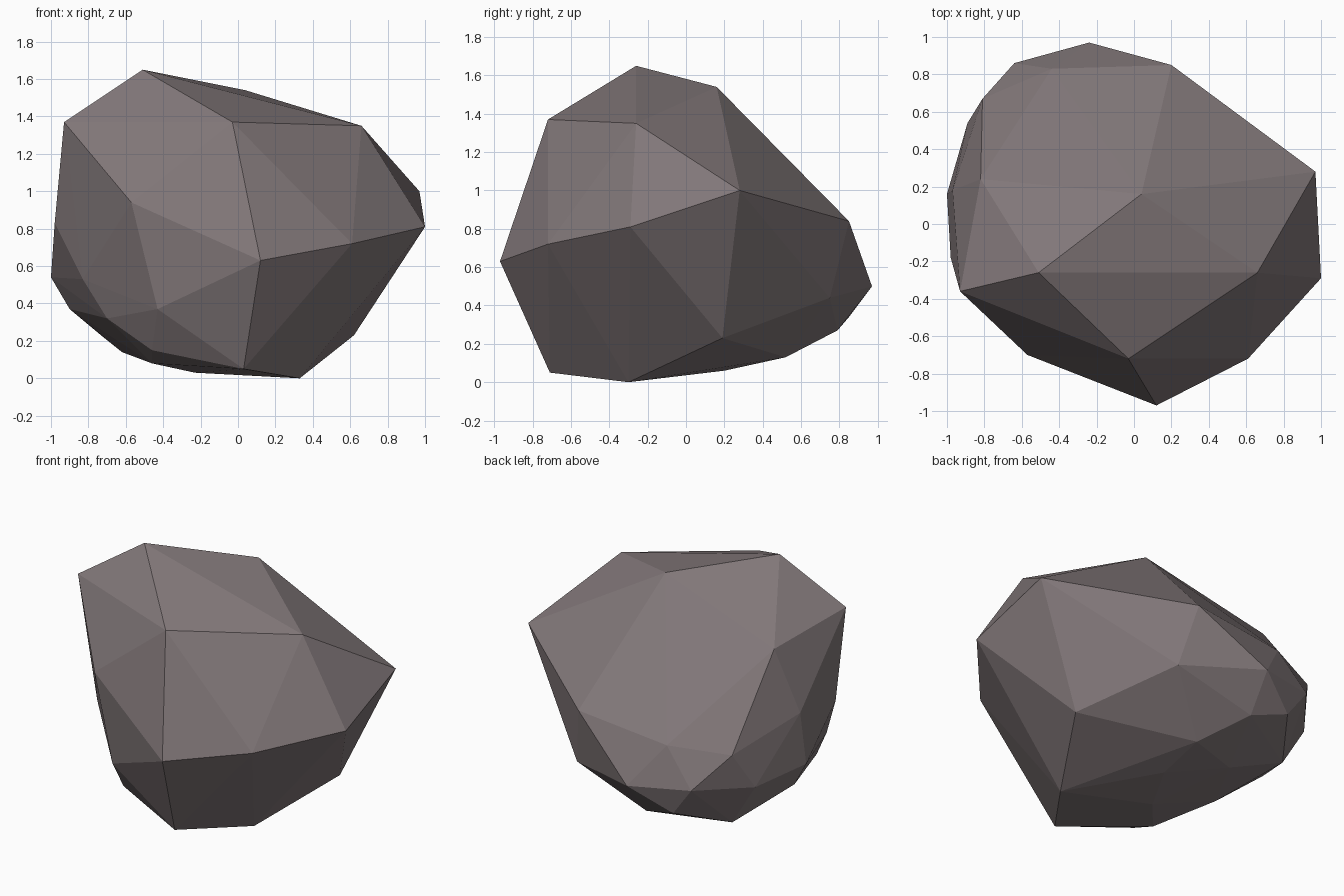
import bpy
import bmesh
from mathutils import Vector

# Remove the default cube only
default_cube = bpy.data.objects.get("Cube")
if default_cube:
    bpy.data.objects.remove(default_cube, do_unlink=True)


def flat_material(name, colour):
    material = bpy.data.materials.new(name)
    material.use_nodes = True
    material.diffuse_color = colour
    shader = material.node_tree.nodes["Principled BSDF"]
    shader.inputs["Base Color"].default_value = colour
    shader.inputs["Roughness"].default_value = 1
    return material


def chipped_stone(name, regions, material):
    """Stretch a tight faceted skin over the corner points of every region."""
    bm = bmesh.new()
    for corners in regions:
        for corner in corners:
            bm.verts.new(Vector(corner) / 100)
    hull = bmesh.ops.convex_hull(bm, input=bm.verts[:])
    # Drop any corner that ended up below the skin
    buried = [item for item in hull["geom_interior"] + hull["geom_unused"]
              if isinstance(item, bmesh.types.BMVert)]
    bmesh.ops.delete(bm, geom=list(set(buried)), context="VERTS")
    bmesh.ops.recalc_face_normals(bm, faces=bm.faces[:])
    for face in bm.faces:
        face.smooth = False
    mesh = bpy.data.meshes.new(name)
    bm.to_mesh(mesh)
    bm.free()
    mesh.materials.append(material)
    stone = bpy.data.objects.new(name, mesh)
    bpy.context.collection.objects.link(stone)
    return stone


# Corners in hundredths of a unit, grouped by region of the boulder
crown = [(-51, -26, 165), (4, 16, 154), (66, -26, 135),
         (-3, -72, 137), (-93, -36, 137), (-82, 24, 129)]

front_and_left_ridge = [(97, 28, 100), (100, -29, 81), (61, -72, 72),
                        (12, -97, 63), (-57, -70, 94), (-43, -71, 37)]

back_ridge = [(20, 85, 84), (-44, 83, 77), (-81, 67, 74), (-24, 97, 50),
              (28, 75, 44), (-64, 86, 53), (-50, 85, 34), (-26, 79, 27)]

right_flank = [(-98, -18, 83), (-97, 18, 88), (-100, 16, 54), (-89, 54, 50),
               (-83, -30, 53), (-90, 14, 37), (-70, -38, 32)]

underside = [(3, -71, 5), (33, -30, 0), (62, 19, 23), (-6, 52, 13),
             (-7, 20, 6), (-23, -10, 3), (-46, -37, 8), (-46, -55, 15),
             (-62, 3, 14), (-72, 54, 22), (-40, 42, 12)]

# Boulder
stone_grey = flat_material("warm grey stone", (0.22, 0.185, 0.19, 1))
chipped_stone("boulder",
              [crown, front_and_left_ridge, back_ridge, right_flank, underside],
              stone_grey)
